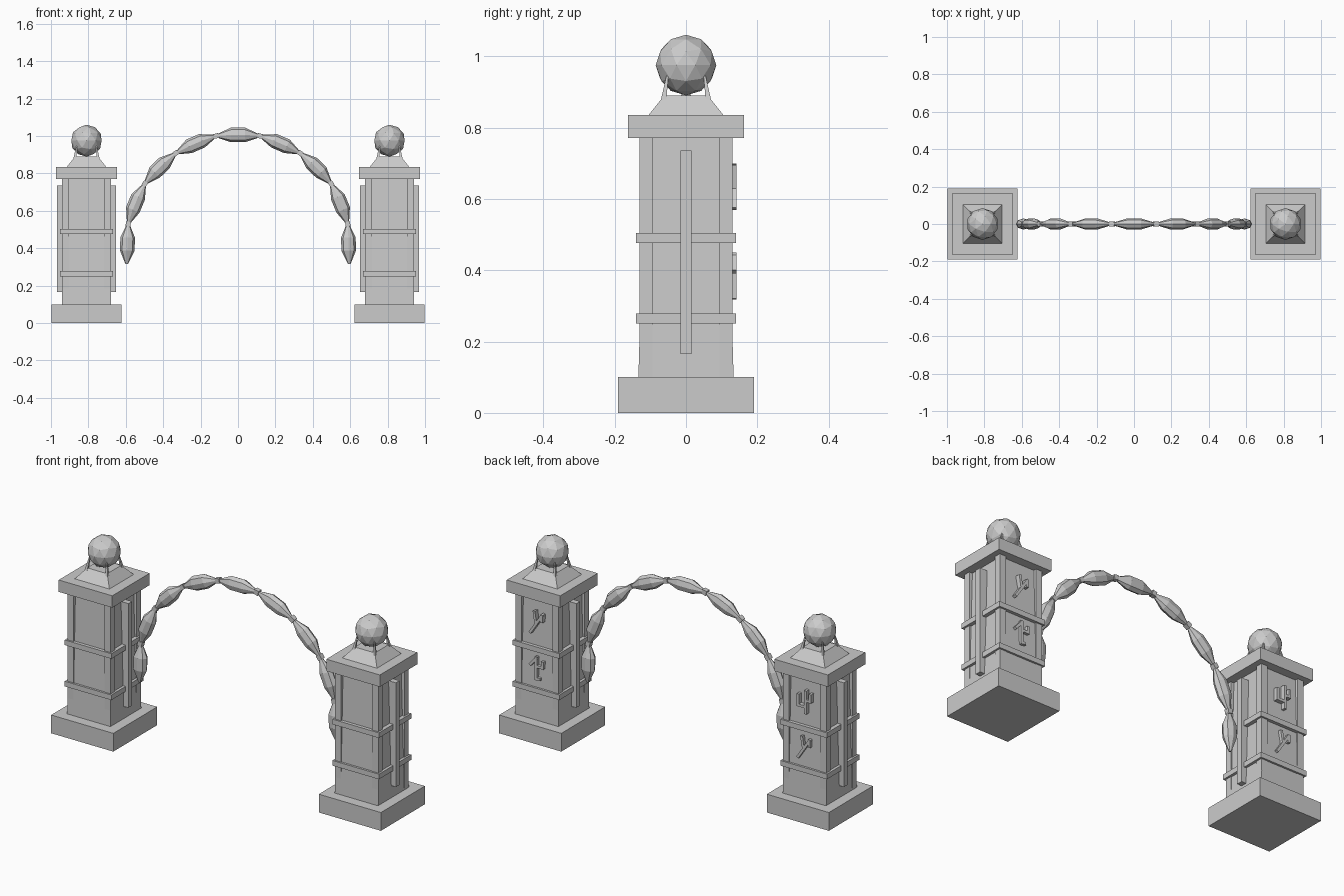
import bpy, bmesh, math
from mathutils import Vector, Matrix

cube = bpy.data.objects.get("Cube")
if cube:
    bpy.data.objects.remove(cube, do_unlink=True)

stone = bpy.data.materials.new("grey_stone")
stone.use_nodes = True
GREY = (0.6, 0.6, 0.6, 1)
stone.diffuse_color = GREY
stone.node_tree.nodes["Principled BSDF"].inputs["Base Color"].default_value = GREY


def finish(name, bm):
    bmesh.ops.recalc_face_normals(bm, faces=bm.faces)
    mesh = bpy.data.meshes.new(name)
    bm.to_mesh(mesh)
    bm.free()
    mesh.materials.append(stone)
    obj = bpy.data.objects.new(name, mesh)
    bpy.context.collection.objects.link(obj)
    return obj


def block(bm, x, y, z0, z1, bottom, top=None):
    """Box or tapered box, given by its half widths at the bottom and top."""
    top = top or bottom
    made = bmesh.ops.create_cube(bm, size=2)
    for v in made["verts"]:
        hx, hy = top if v.co.z > 0 else bottom
        v.co = (x + v.co.x * hx, y + v.co.y * hy, z1 if v.co.z > 0 else z0)


def part(name, x, z0, z1, bottom, top=None):
    bm = bmesh.new()
    block(bm, x, 0, z0, z1, bottom, top)
    return finish(name, bm)


def tapered_rod(bm, a, b, r1, r2, sides):
    a, b = Vector(a), Vector(b)
    turn = (b - a).to_track_quat('Z', 'Y').to_matrix().to_4x4()
    bmesh.ops.create_cone(bm, cap_ends=True, segments=sides, radius1=r1, radius2=r2,
                          depth=(b - a).length,
                          matrix=Matrix.Translation((a + b) / 2) @ turn)


# Carved signs as strokes (u to the right seen from behind, v up)
SLASH = [((-.035, -.058), (.033, .045)), ((-.012, .055), (-.002, -.005)),
         ((.033, .045), (.033, .015))]
HOOK = [((0, -.058), (0, .058)), ((0, .055), (-.035, .015)),
        ((0, .012), (.038, .012)), ((.038, .012), (.038, .04)),
        ((0, -.055), (.018, -.055))]
FORK = [((.01, -.058), (.01, .058)), ((-.035, .03), (-.035, -.025)),
        ((-.035, -.025), (.01, -.025)), ((.01, .01), (.038, .01)),
        ((.038, .01), (.038, .045))]


def sign(name, x, z, strokes):
    bm = bmesh.new()
    for a, b in strokes:
        d = Vector(b) - Vector(a)
        mid = (Vector(a) + Vector(b)) / 2
        place = (Matrix.Translation((x - mid.x, 0.126, z + mid.y))
                 @ Matrix.Rotation(math.atan2(d.y, d.x), 4, 'Y')
                 @ Matrix.Diagonal((-d.length - .012, 0.03, 0.014, 1)))
        bmesh.ops.create_cube(bm, size=1, matrix=place)
    finish(name, bm)


def pillar(side, x, upper, lower):
    part(side + "_base", x, 0, 0.1, (0.188, 0.19))
    part(side + "_shaft", x, 0.1, 0.77, (0.131, 0.1335), (0.112, 0.114))
    part(side + "_cap", x, 0.77, 0.835, (0.162, 0.162))
    part(side + "_roof", x, 0.835, 0.89, (0.105, 0.105), (0.061, 0.061))
    for label, z in (("lower", 0.25), ("upper", 0.476)):
        part(f"{side}_{label}_band", x, z, z + 0.028, (0.141, 0.14))

    posts, strips, claws = bmesh.new(), bmesh.new(), bmesh.new()
    for sx in (-1, 1):
        block(strips, x + sx * 0.135, 0, 0.165, 0.735, (0.022, 0.016))
        for sy in (-1, 1):
            block(posts, x + sx * 0.1125, sy * 0.1125, 0.1, 0.77, (0.0185, 0.0185))
            tapered_rod(claws, (x + sx * .065, sy * .065, .862),
                        (x + sx * .052, sy * .052, .945), 0.012, 0.004, 4)
    finish(side + "_corner_posts", posts)
    finish(side + "_side_strips", strips)
    finish(side + "_claws", claws)

    # Faceted ball on top
    ball = bmesh.new()
    bmesh.ops.create_icosphere(ball, subdivisions=2, radius=0.085,
                               matrix=Matrix.Translation((x, 0, 0.975)))
    finish(side + "_ball", ball)
    sign(side + "_upper_sign", x, 0.635, upper)
    sign(side + "_lower_sign", x, 0.385, lower)


pillar("left", 0.81, SLASH, HOOK)
pillar("right", -0.81, FORK, SLASH)


def crystal(name, a, b, bulge):
    """Long faceted bead from a to b, bowed outwards by bulge."""
    bm = bmesh.new()
    a, b = Vector((a[0], 0, a[1])), Vector((b[0], 0, b[1]))
    along = (b - a).normalized()
    out = Vector((-along.z, 0, along.x))
    rings = []
    for t, r in ((0, .007), (.34, .039), (.66, .039), (1, .007)):
        mid = a.lerp(b, t) + out * (bulge if 0 < t < 1 else 0)
        ring = []
        for k in range(8):
            ang = k * math.tau / 8
            ring.append(bm.verts.new(mid + out * r * math.cos(ang)
                                     + Vector((0, r * 0.75 * math.sin(ang), 0))))
        rings.append(ring)
    for low, high in zip(rings, rings[1:]):
        for k in range(8):
            j = (k + 1) % 8
            bm.faces.new((low[k], low[j], high[j], high[k]))
    bm.faces.new(rings[0])
    bm.faces.new(rings[-1])
    finish(name, bm)


# Arch of crystals joined by small cubes
half = [(-.595, .315), (-.587, .53), (-.498, .745), (-.332, .908), (-.118, 1.0)]
nodes = half + [(-x, z) for x, z in reversed(half)]
for i, (a, b) in enumerate(zip(nodes, nodes[1:])):
    crystal(f"arch_crystal_{i + 1}", a, b, 0 if i in (0, 8) else 0.006)
for i in range(1, len(nodes) - 1):
    x, z = nodes[i]
    d = Vector(nodes[i + 1]) - Vector(nodes[i - 1])
    bm = bmesh.new()
    bmesh.ops.create_cube(bm, size=0.026, matrix=Matrix.Translation((x, 0, z))
                          @ Matrix.Rotation(-math.atan2(d.y, d.x), 4, 'Y'))
    finish(f"arch_link_{i}", bm)
